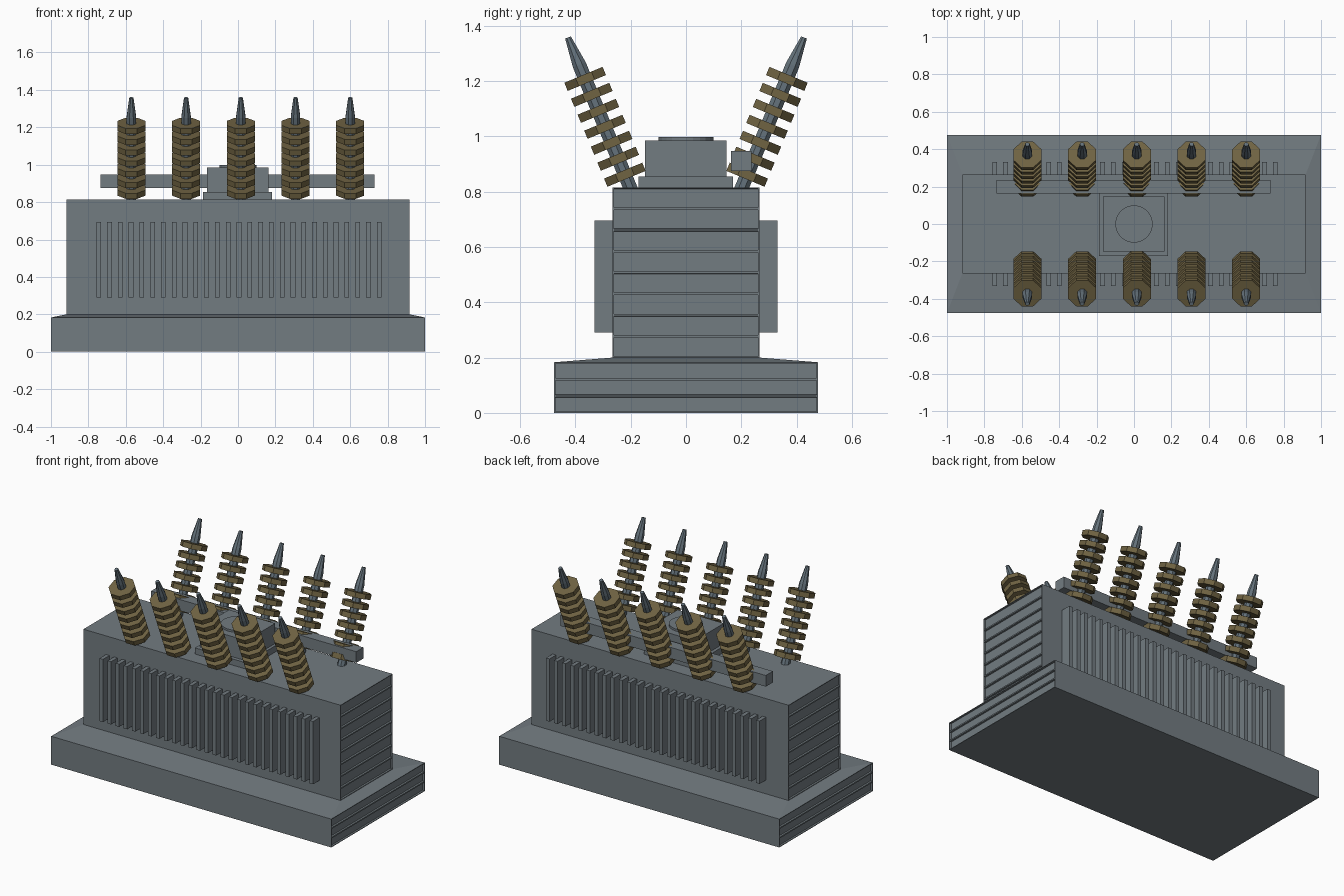
import bpy, bmesh, math
from mathutils import Matrix, Vector

cube = bpy.data.objects.get("Cube")
if cube:
    bpy.data.objects.remove(cube, do_unlink=True)


def material(name, rgb):
    m = bpy.data.materials.new(name)
    m.use_nodes = True
    m.diffuse_color = (*rgb, 1)
    m.node_tree.nodes["Principled BSDF"].inputs["Base Color"].default_value = (*rgb, 1)
    return m


GREY = material("painted grey", (0.17, 0.20, 0.22))
STEEL = material("steel blue grey", (0.13, 0.17, 0.20))
BROWN = material("brown ceramic", (0.16, 0.125, 0.055))


def finish(bm, name, mat):
    bmesh.ops.recalc_face_normals(bm, faces=bm.faces)
    me = bpy.data.meshes.new(name)
    bm.to_mesh(me)
    bm.free()
    me.materials.append(mat)
    ob = bpy.data.objects.new(name, me)
    bpy.context.collection.objects.link(ob)
    return ob


def add_box(bm, lo, hi):
    lo, hi = Vector(lo), Vector(hi)
    size = Matrix.Diagonal((*(hi - lo), 1))
    return bmesh.ops.create_cube(bm, size=1, matrix=Matrix.Translation((lo + hi) / 2) @ size)["verts"]


def box(name, lo, hi, mat=GREY):
    bm = bmesh.new()
    add_box(bm, lo, hi)
    return finish(bm, name, mat)


def panelled_box(name, hx, hy, z0, z1, bands):
    """Box whose two ends carry a stack of recessed panels."""
    bm = bmesh.new()
    add_box(bm, (-hx, -hy, z0), (hx, hy, z1))
    step = (z1 - z0) / bands
    for i in range(1, bands):
        bmesh.ops.bisect_plane(bm, geom=bm.verts[:] + bm.edges[:] + bm.faces[:],
                               plane_co=(0, 0, z0 + i * step), plane_no=(0, 0, 1))
    bm.normal_update()
    ends = [f for f in bm.faces if abs(f.normal.x) > 0.9]
    bmesh.ops.inset_individual(bm, faces=ends, thickness=0.006, depth=0)
    bmesh.ops.inset_individual(bm, faces=ends, thickness=0.0005, depth=-0.012)
    return finish(bm, name, GREY)


# Plinth with a sloped top, and the main tank
panelled_box("plinth", 1.0, 0.477, 0, 0.183, 3)
bm = bmesh.new()
slope = add_box(bm, (-1, -0.477, 0.183), (1, 0.477, 0.2))
for v in slope:
    if v.co.z > 0.19:
        v.co.x *= 0.918
        v.co.y *= 0.265 / 0.477
finish(bm, "plinth_slope", GREY)
panelled_box("tank", 0.918, 0.265, 0.2, 0.815, 8)

# Cooling fins on the front and back
for side, name in ((-1, "front_fins"), (1, "back_fins")):
    bm = bmesh.new()
    for i in range(27):
        x = -0.745 + i * 0.0577
        ys = sorted((side * 0.26, side * 0.331))
        add_box(bm, (x - 0.0125, ys[0], 0.29), (x + 0.0125, ys[1], 0.695))
    finish(bm, name, GREY)

# Stepped housing with a round cap, and the long bar behind it
box("housing_base", (-0.187, -0.172, 0.81), (0.182, 0.17, 0.855))
box("housing", (-0.166, -0.148, 0.85), (0.163, 0.146, 0.985))
bm = bmesh.new()
bmesh.ops.create_cone(bm, cap_ends=True, segments=24, radius1=0.1, radius2=0.1,
                      depth=0.03, matrix=Matrix.Translation((0, 0, 0.983)))
finish(bm, "housing_cap", GREY)
box("rear_bar", (-0.735, 0.163, 0.875), (0.73, 0.236, 0.947))


def add_prism(bm, r1, r2, s0, s1):
    place = Matrix.Translation((0, 0, (s0 + s1) / 2)) @ Matrix.Rotation(math.pi / 8, 4, "Z")
    bmesh.ops.create_cone(bm, cap_ends=True, segments=8, radius1=r1, radius2=r2,
                          depth=s1 - s0, matrix=place)


# Tilted bushings: rod with tapered tip, and seven octagonal discs
for side, row in ((-1, "front"), (1, "back")):
    for i in range(5):
        tilt = Matrix.Rotation(-side * math.radians(22.5), 4, "X")
        place = Matrix.Translation((-0.57 + i * 0.2925, side * 0.202, 0.815)) @ tilt
        bm = bmesh.new()
        add_prism(bm, 0.027, 0.027, -0.01, 0.48)
        add_prism(bm, 0.027, 0.012, 0.48, 0.587)
        finish(bm, f"{row}_rod_{i + 1}", STEEL).matrix_world = place
        bm = bmesh.new()
        for k in range(7):
            s = 0.05 + k * 0.0625
            add_prism(bm, 0.081, 0.081, s - 0.016, s + 0.016)
        finish(bm, f"{row}_discs_{i + 1}", BROWN).matrix_world = place
